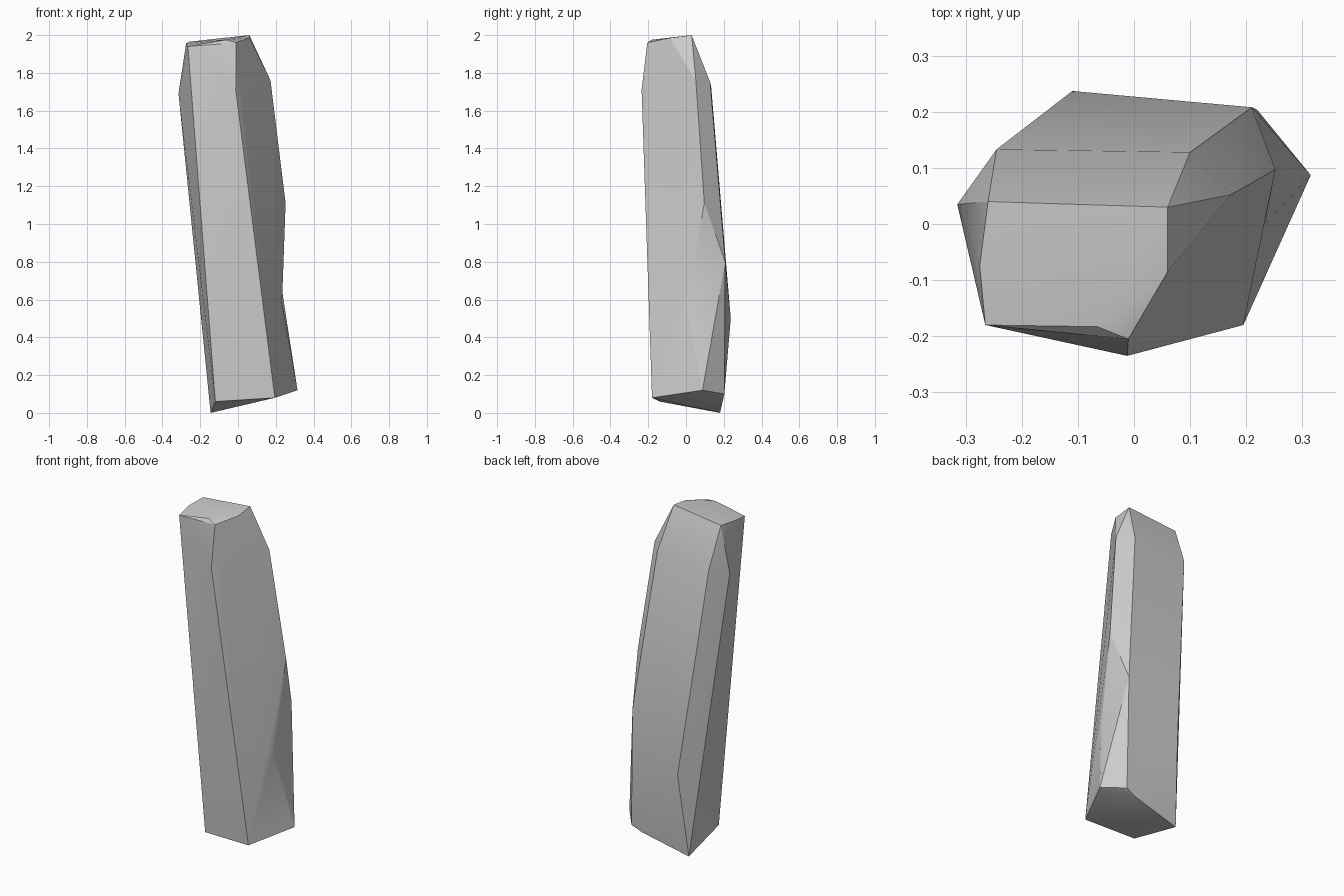
import bpy, bmesh, math
from mathutils import Vector

if "Cube" in bpy.data.objects:
    bpy.data.objects.remove(bpy.data.objects["Cube"])

# Corner points of the chiselled pillar, ring by ring
top = [(-.265, -.18, 1.94), (-.065, -.183, 1.975), (-.01, -.205, 1.96),
       (.06, -.085, 1.985), (.06, .03, 2.0), (-.26, .04, 1.965), (-.275, -.075, 1.955)]
shoulder = [(-.012, -.235, 1.71), (-.315, .035, 1.69), (-.245, .133, 1.73),
            (.10, .128, 1.75), (.172, .052, 1.76)]
middle = [(.252, .097, 1.11), (.21, .208, .80), (-.11, .237, .50)]
base = [(.315, .087, .12), (.195, -.18, .08), (-.12, -.14, .06),
        (-.145, .18, 0), (.15, .196, .07), (.22, .203, .10)]

bm = bmesh.new()
for p in top + shoulder + middle + base:
    bm.verts.new(p)
bmesh.ops.convex_hull(bm, input=bm.verts[:])
loose = [v for v in bm.verts if not v.link_faces]
bmesh.ops.delete(bm, geom=loose, context='VERTS')


def near(p):
    return min(bm.verts, key=lambda v: (v.co - Vector(p)).length)


# Broken notch low on the right side: split the long edge and push it inwards
upper, lower = near(middle[0]), near(base[0])
edge = bm.edges.get((upper, lower))
if edge:
    far = [v for f in edge.link_faces for v in f.verts if v not in (upper, lower)]
    _, notch = bmesh.utils.edge_split(edge, upper, 0.5)
    for v in far:
        bmesh.ops.connect_verts(bm, verts=[notch, v])
    notch.co = (.233, 0, .58)

bmesh.ops.recalc_face_normals(bm, faces=bm.faces[:])
mesh = bpy.data.meshes.new("stone_pillar")
bm.to_mesh(mesh)
bm.free()
pillar = bpy.data.objects.new("stone_pillar", mesh)
bpy.context.collection.objects.link(pillar)

# Soft shading over shallow creases, crisp main edges
bpy.context.view_layer.objects.active = pillar
pillar.select_set(True)
bpy.ops.object.shade_smooth_by_angle(angle=math.radians(20))
